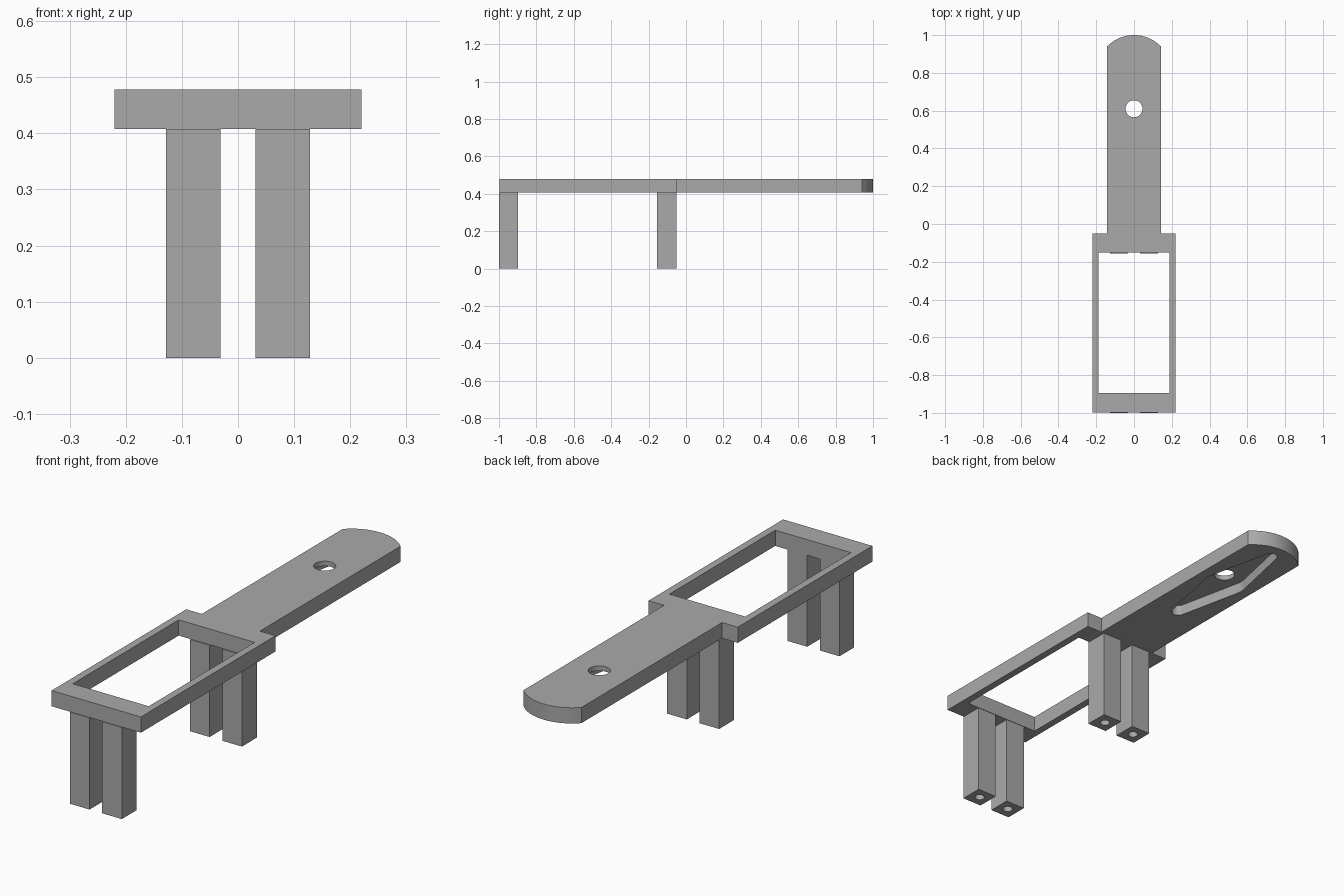
import bpy, bmesh
from math import sin, cos, acos, asin, pi

cube = bpy.data.objects.get("Cube")
if cube:
    bpy.data.objects.remove(cube)

grey = bpy.data.materials.new("plain grey")
grey.use_nodes = True
colour = (0.4, 0.4, 0.4, 1)
grey.diffuse_color = colour
grey.node_tree.nodes["Principled BSDF"].inputs["Base Color"].default_value = colour

BOTTOM, TOP = 0.408, 0.478


def prism(name, outline, z0, z1):
    """Extrude a flat outline between two heights."""
    bm = bmesh.new()
    face = bm.faces.new([bm.verts.new((x, y, z0)) for x, y in outline])
    up = bmesh.ops.extrude_face_region(bm, geom=[face])["geom"]
    for v in up:
        if isinstance(v, bmesh.types.BMVert):
            v.co.z = z1
    bmesh.ops.recalc_face_normals(bm, faces=bm.faces)
    mesh = bpy.data.meshes.new(name)
    bm.to_mesh(mesh)
    bm.free()
    mesh.materials.append(grey)
    obj = bpy.data.objects.new(name, mesh)
    bpy.context.collection.objects.link(obj)
    return obj


def arc(cx, cy, r, a0, a1, n=16):
    return [(cx + r * cos(a0 + (a1 - a0) * i / n), cy + r * sin(a0 + (a1 - a0) * i / n))
            for i in range(n + 1)]


def circle(cx, cy, r):
    return arc(cx, cy, r, 0, 2 * pi, 32)[:-1]


def box(x0, x1, y0, y1):
    return [(x0, y0), (x1, y0), (x1, y1), (x0, y1)]


def cut(target, cutter):
    mod = target.modifiers.new("cut", 'BOOLEAN')
    mod.operation = 'DIFFERENCE'
    mod.solver = 'EXACT'
    mod.object = cutter
    bpy.context.view_layer.objects.active = target
    bpy.ops.object.modifier_apply(modifier=mod.name)
    bpy.data.objects.remove(cutter)


def smooth(obj):
    bpy.ops.object.select_all(action='DESELECT')
    obj.select_set(True)
    bpy.context.view_layer.objects.active = obj
    bpy.ops.object.shade_smooth_by_angle(angle=0.5)


# Plate: wide frame, narrow arm and rounded far end
half, radius = 0.143, 0.2
a = asin(half / radius)
end = arc(0, 1 - radius, radius, pi / 2 - a, pi / 2 + a)
outline = [(-0.22, -0.997), (0.22, -0.997), (0.22, -0.05), (half, -0.05)]
outline += end + [(-half, -0.05), (-0.22, -0.05)]
plate = prism("mounting_plate", outline, BOTTOM, TOP)

# Frame window and pivot hole
cut(plate, prism("window_cutter", box(-0.187, 0.187, -0.895, -0.15), 0.3, 0.6))
cut(plate, prism("pivot_cutter", circle(0, 0.61, 0.045), 0.3, 0.6))

# Two-armed recess underneath, tapering from a hub to round tips
hub, tip, reach, cy = 0.095, 0.03, 0.31, 0.61
t = acos((hub - tip) / reach)
recess = arc(0, cy + reach, tip, pi / 2 - t, pi / 2 + t)
recess += arc(0, cy, hub, pi / 2 + t, 3 * pi / 2 - t)
recess += arc(0, cy - reach, tip, 3 * pi / 2 - t, 3 * pi / 2 + t)
recess += arc(0, cy, hub, t - pi / 2, pi / 2 - t)
cut(plate, prism("recess_cutter", recess, 0.38, 0.456))
smooth(plate)

# Four square legs with screw holes in their feet
for row, y0, y1 in (("front", -1.0, -0.897), ("middle", -0.155, -0.05)):
    for side, s in (("left", 1), ("right", -1)):
        x0, x1 = sorted((s * 0.031, s * 0.128))
        leg = prism(f"{row}_{side}_leg", box(x0, x1, y0, y1), 0, BOTTOM)
        cut(leg, prism("screw_cutter", circle(s * 0.0795, (y0 + y1) / 2, 0.021), -0.1, 0.3))
        smooth(leg)
